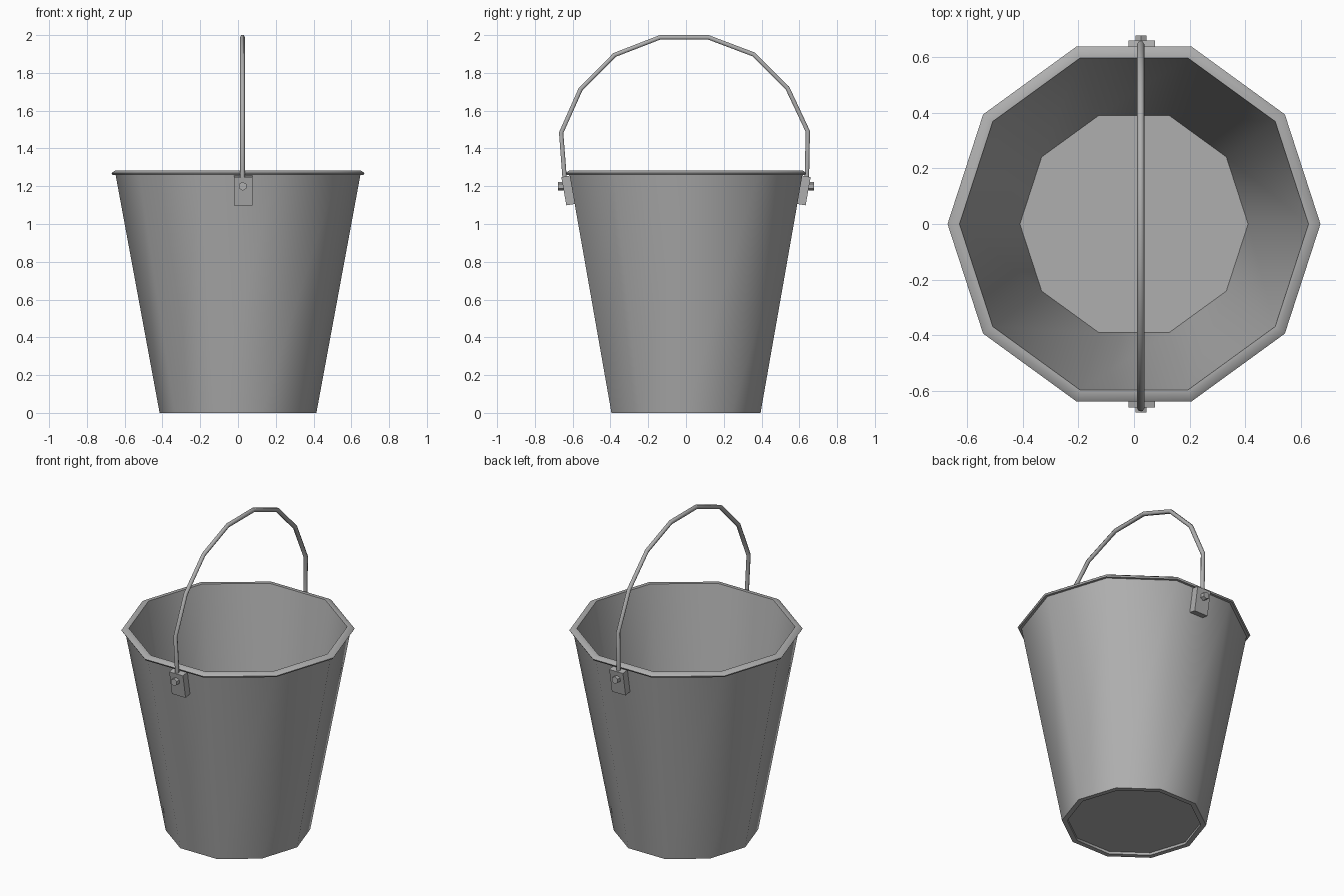
import bpy, bmesh, math
from mathutils import Matrix

if "Cube" in bpy.data.objects:
    bpy.data.objects.remove(bpy.data.objects["Cube"])

SIDES = 10
HX = 0.025   # handle and lugs sit slightly off centre
TILT = math.radians(10)

# Dark steel grey for every part
STEEL = bpy.data.materials.new("steel_grey")
STEEL.diffuse_color = (0.43, 0.43, 0.43, 1)
STEEL.use_nodes = True
STEEL.node_tree.nodes["Principled BSDF"].inputs["Base Color"].default_value = STEEL.diffuse_color


def smooth(ob, angle):
    bpy.ops.object.select_all(action='DESELECT')
    ob.select_set(True)
    bpy.context.view_layer.objects.active = ob
    bpy.ops.object.shade_smooth_by_angle(angle=math.radians(angle))


def add_mesh(name, bm, angle=None):
    bmesh.ops.recalc_face_normals(bm, faces=bm.faces)
    me = bpy.data.meshes.new(name)
    bm.to_mesh(me)
    bm.free()
    me.materials.append(STEEL)
    ob = bpy.data.objects.new(name, me)
    bpy.context.collection.objects.link(ob)
    if angle:
        smooth(ob, angle)
    return ob


def lathe(name, profile, angle):
    """Ten-sided revolve of (radius, z) points, flat cap at both ends."""
    bm = bmesh.new()
    rings = []
    for r, z in profile:
        rings.append([bm.verts.new((r * math.cos(a), r * math.sin(a), z))
                      for a in (math.tau * i / SIDES for i in range(SIDES))])
    for lo, hi in zip(rings, rings[1:]):
        for i in range(SIDES):
            j = (i + 1) % SIDES
            bm.faces.new((lo[i], lo[j], hi[j], hi[i]))
    bm.faces.new(rings[0])
    bm.faces.new(rings[-1])
    return add_mesh(name, bm, angle)


# Bucket: recessed underside, foot ring, wall, flared rim, inner wall, floor
lathe("bucket_body", [
    (0.384, 0.016), (0.384, 0.0), (0.415, 0.0),
    (0.648, 1.260), (0.664, 1.260), (0.670, 1.270), (0.652, 1.282),
    (0.627, 1.282), (0.410, 0.03)], 40)

# Handle lugs and rivets on both sides
for side, label in ((-1, "front"), (1, "back")):
    bm = bmesh.new()
    bmesh.ops.create_cube(bm, size=1, matrix=(
        Matrix.Translation((HX + 0.003, side * 0.62, 1.178))
        @ Matrix.Rotation(-side * TILT, 4, 'X')
        @ Matrix.Diagonal((0.096, 0.054, 0.152, 1))))
    add_mesh("handle_lug_" + label, bm)

    bm = bmesh.new()
    bmesh.ops.create_cone(bm, cap_ends=True, segments=6, radius1=0.023,
                          radius2=0.023, depth=0.06, matrix=(
                              Matrix.Translation((HX, side * 0.648, 1.2))
                              @ Matrix.Rotation(math.pi / 2, 4, 'X')))
    add_mesh("rivet_" + label, bm)

# Bail handle: thin rod bent along an arch
path = [(-0.637, 1.20), (-0.643, 1.25), (-0.661, 1.483), (-0.558, 1.714),
        (-0.378, 1.895), (-0.138, 1.988), (0.119, 1.988), (0.357, 1.898),
        (0.537, 1.72), (0.645, 1.49), (0.640, 1.25), (0.636, 1.20)]
cu = bpy.data.curves.new("handle", 'CURVE')
cu.dimensions = '3D'
cu.bevel_depth = 0.0135
cu.bevel_resolution = 1
cu.use_fill_caps = True
cu.materials.append(STEEL)
sp = cu.splines.new('POLY')
sp.points.add(len(path) - 1)
for p, (y, z) in zip(sp.points, path):
    p.co = (HX - 0.001, y, z, 1)
handle = bpy.data.objects.new("handle", cu)
bpy.context.collection.objects.link(handle)
bpy.ops.object.select_all(action='DESELECT')
handle.select_set(True)
bpy.context.view_layer.objects.active = handle
bpy.ops.object.convert(target='MESH')
smooth(bpy.context.view_layer.objects.active, 65)
